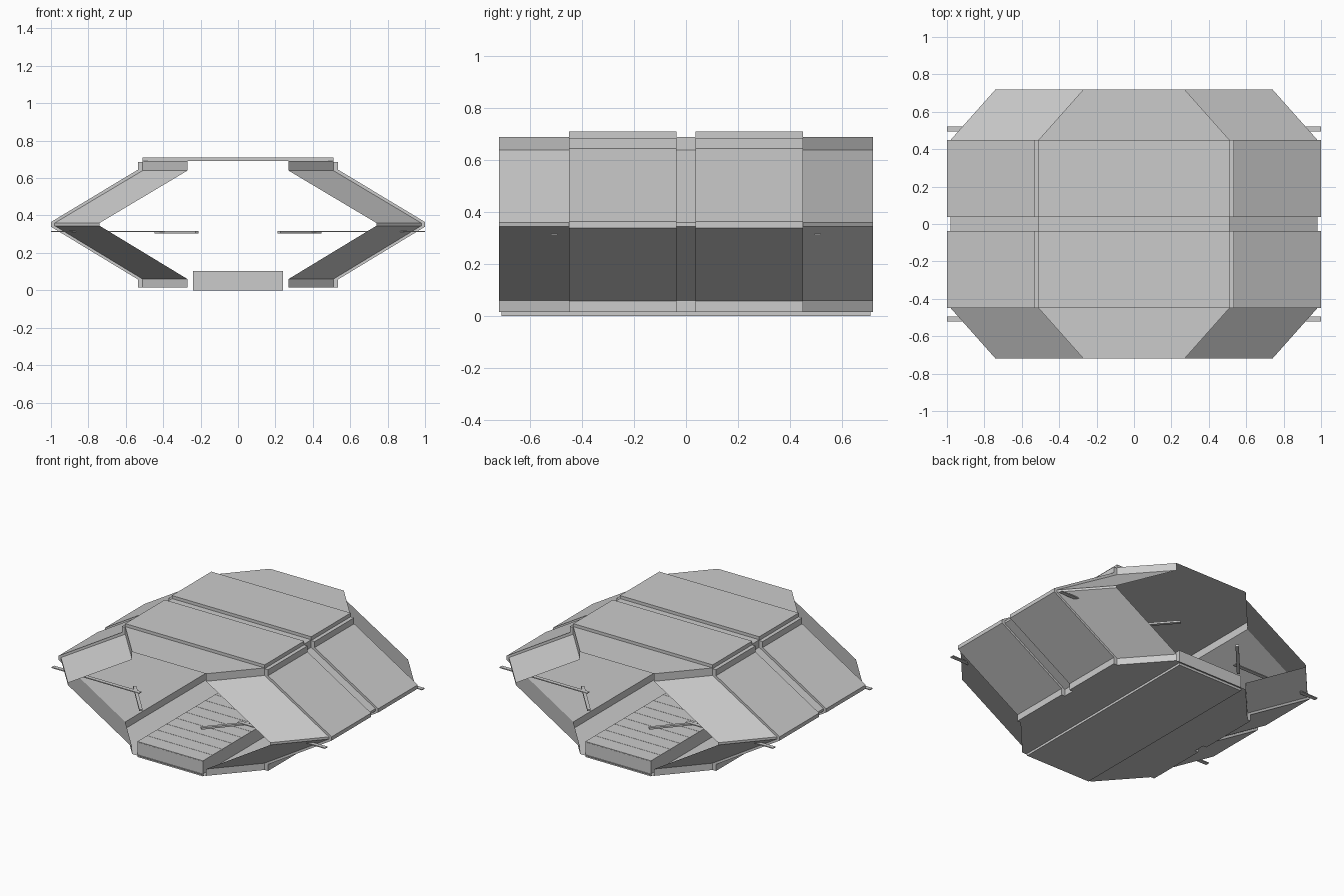
import bpy, bmesh
from mathutils import Vector

if "Cube" in bpy.data.objects:
    bpy.data.objects.remove(bpy.data.objects["Cube"])


def make(name, verts, faces, fix=True):
    me = bpy.data.meshes.new(name)
    bm = bmesh.new()
    vs = [bm.verts.new(v) for v in verts]
    for f in faces:
        bm.faces.new([vs[i] for i in f])
    if fix:
        bmesh.ops.recalc_face_normals(bm, faces=bm.faces)
    bm.to_mesh(me)
    bm.free()
    ob = bpy.data.objects.new(name, me)
    bpy.context.collection.objects.link(ob)
    return ob


def prism(name, outline, y0, y1):
    """Closed solid: an x/z outline extruded along y."""
    n = len(outline)
    verts = [(x, y, z) for y in (y0, y1) for x, z in outline]
    faces = [[i, (i + 1) % n, n + (i + 1) % n, n + i] for i in range(n)]
    faces += [list(range(n)), list(range(n, 2 * n))]
    return make(name, verts, faces)


def box(name, x0, x1, y0, y1, z0, z1):
    return prism(name, [(x0, z0), (x1, z0), (x1, z1), (x0, z1)], y0, y1)


def bar(name, a, b, width, height):
    """Flat horizontal bar between two points."""
    a, b = Vector(a), Vector(b)
    d = (b - a).normalized()
    s = Vector((-d.y, d.x, 0)) * width / 2
    h = Vector((0, 0, height / 2))
    verts = [p + q + r for p in (a, b) for q, r in ((s, h), (-s, h), (-s, -h), (s, -h))]
    faces = [[0, 1, 2, 3], [4, 5, 6, 7]] + [[i, (i + 1) % 4, 4 + (i + 1) % 4, 4 + i] for i in range(4)]
    return make(name, verts, faces)


# Open-ended corridor shell, narrowing at both ends
half = [(0.51, 0.015), (0.51, 0.06), (0.98, 0.345), (0.98, 0.36), (0.51, 0.64), (0.51, 0.69)]
ring = half + [(-x, z) for x, z in reversed(half)]
n = len(ring)
verts, faces = [], []
for y, inset in ((-0.72, 0.24), (-0.45, 0), (0.45, 0), (0.72, 0.24)):
    verts += [(x - inset if x > 0 else x + inset, y, z) for x, z in ring]
for r in range(3):
    for i in range(n):
        j = (i + 1) % n
        faces.append([r * n + i, r * n + j, (r + 1) * n + j, (r + 1) * n + i])
make("corridor_shell", verts, faces)

# Raised wall panels and roof plates either side of the middle seam
panel = [(0.51, 0.015), (0.535, 0.015), (0.535, 0.058), (1.0, 0.34), (1.0, 0.365),
         (0.535, 0.645), (0.535, 0.685), (0.51, 0.685), (0.51, 0.64), (0.98, 0.36),
         (0.98, 0.345), (0.51, 0.06)]
for end, (y0, y1) in {"front": (-0.45, -0.037), "back": (0.037, 0.45)}.items():
    for side, sx in (("right", 1), ("left", -1)):
        prism(f"{end}_{side}_wall_panel", [(sx * x, z) for x, z in panel], y0, y1)
    box(f"{end}_roof_plate", -0.51, 0.51, y0, y1, 0.69, 0.71)

# Floor walkway with thin tiles on top
box("walkway_slab", -0.24, 0.24, -0.71, 0.71, 0.0, 0.098)
count = 14
step = 1.42 / count
for i in range(count):
    y = -0.71 + i * step
    box(f"walkway_tile_{i + 1}", -0.24, 0.24, y + 0.001, y + step - 0.001, 0.098, 0.102)

# Handrails along the angled ends, with brackets through the walls
for sy, end in ((-1, "front"), (1, "back")):
    for sx, side in ((1, "right"), (-1, "left")):
        bar(f"{end}_{side}_handrail", (sx * 0.22, sy * 0.70, 0.31), (sx * 0.44, sy * 0.45, 0.31), 0.02, 0.012)
        bar(f"{end}_{side}_rail_bracket", (sx * 0.36, sy * 0.507, 0.315), (sx * 1.0, sy * 0.507, 0.315), 0.026, 0.006)
